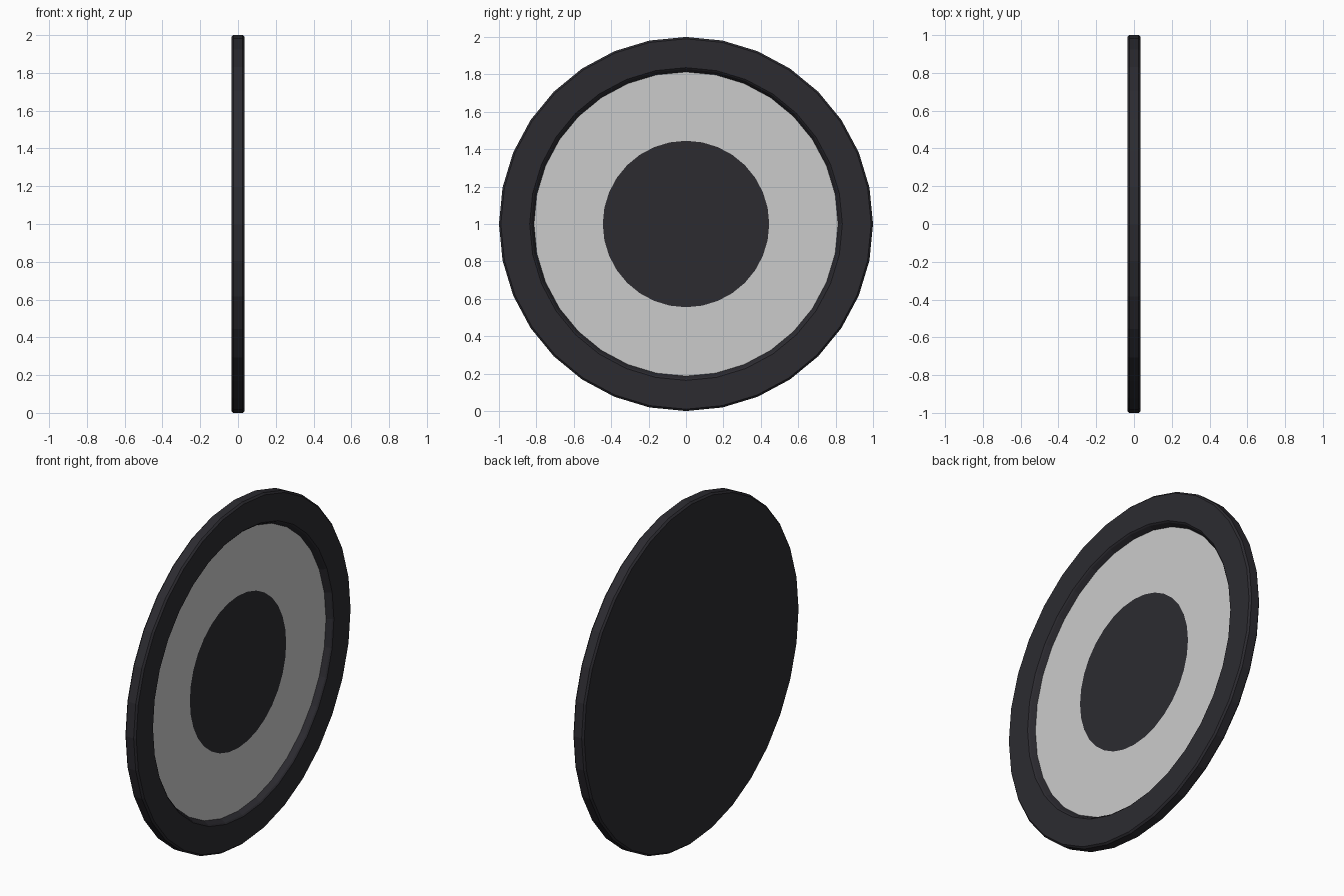
import bpy, bmesh
from math import sin, cos, tau

if "Cube" in bpy.data.objects:
    bpy.data.objects.remove(bpy.data.objects["Cube"])

SIDES = 32


def material(name, color):
    mat = bpy.data.materials.new(name)
    mat.diffuse_color = color
    mat.use_nodes = True
    mat.node_tree.nodes["Principled BSDF"].inputs["Base Color"].default_value = mat.diffuse_color
    return mat


def lathe(name, profile, mat=None):
    """Turn a (radius, x) profile around the x axis at height 1."""
    bm = bmesh.new()
    rings = []
    for r, x in profile:
        if r == 0:
            rings.append([bm.verts.new((x, 0, 1))] * SIDES)
        else:
            rings.append([bm.verts.new((x, r * cos(tau * i / SIDES), 1 + r * sin(tau * i / SIDES)))
                          for i in range(SIDES)])
    for a, b in zip(rings, rings[1:]):
        for i in range(SIDES):
            j = (i + 1) % SIDES
            bm.faces.new(dict.fromkeys((a[i], b[i], b[j], a[j])))
    mesh = bpy.data.meshes.new(name)
    bm.to_mesh(mesh)
    bm.free()
    obj = bpy.data.objects.new(name, mesh)
    bpy.context.collection.objects.link(obj)
    if mat:
        mesh.materials.append(mat)
    return obj


dark = material("dark_plastic", (0.025, 0.024, 0.03, 1))

# Flat back, bevelled outer edge, raised rim and sloped inner wall
lathe("rim_and_back", [(0, -0.035), (0.99, -0.035), (1.0, -0.025), (1.0, 0.025), (0.99, 0.035),
                       (0.836, 0.035), (0.828, 0.028), (0.813, 0.0)], dark)
# Recessed grey ring
lathe("face_ring", [(0.813, 0.0), (0.445, 0.0)])
# Dark disc in the middle
lathe("centre_disc", [(0.445, 0.0), (0, 0.0)], dark)
